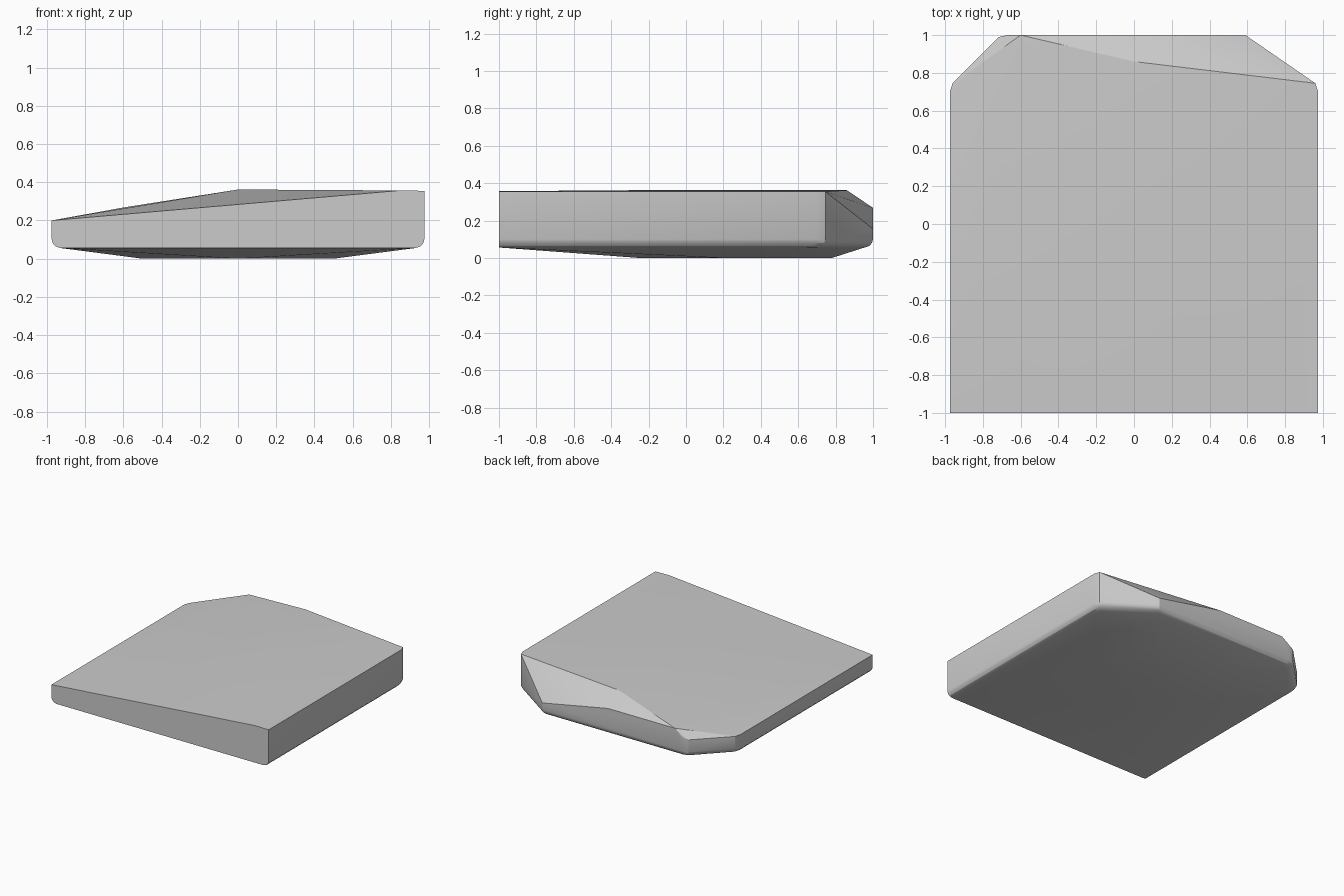
import bpy, bmesh, math

cube = bpy.data.objects.get("Cube")
if cube:
    bpy.data.objects.remove(cube, do_unlink=True)

# Plain grey material
grey = bpy.data.materials.new("light_grey")
grey.use_nodes = True
grey.diffuse_color = (0.6, 0.6, 0.6, 1)
bsdf = next(n for n in grey.node_tree.nodes if n.type == 'BSDF_PRINCIPLED')
bsdf.inputs["Base Color"].default_value = (0.6, 0.6, 0.6, 1)

# Plan outline with the height at which each corner meets the top
rim = [(-0.975, -1, 0.2), (0.975, -1, 0.355), (0.975, 0.7, 0.355),
       (0.96, 0.745, 0.355), (0.59, 1, 0.155), (-0.67, 1, 0.215),
       (-0.715, 0.99, 0.2), (-0.96, 0.745, 0.2), (-0.975, 0.7, 0.2)]

# Ridge, front crease and rear slope of the faceted top
crown = [(0, -0.3, 0.362), (0, 0.86, 0.362), (0.85, -1, 0.357),
         (0, 1, 0.268), (-0.6, 1, 0.268)]

# Shallow keel under the slab
keel = [(0, -0.25, 0), (-0.5, 0.2, 0), (0.5, 0.2, 0),
        (-0.3, 0.78, 0), (0.3, 0.78, 0)]

# Rounded lower rim: (inset, height); the front stays flat
rounding = [(0, 0.1), (0.006, 0.08), (0.02, 0.064), (0.045, 0.056)]


def lower_ring(inset, height):
    return [(x * (1 - inset), y - inset if y > 0 else y, height)
            for x, y, _ in rim]


points = rim + crown + keel
for inset, height in rounding:
    points += lower_ring(inset, height)

# The slab is the convex skin around these corners
bm = bmesh.new()
for p in points:
    bm.verts.new(p)
result = bmesh.ops.convex_hull(bm, input=bm.verts[:])
loose = {g for g in result["geom_interior"] + result["geom_unused"]
         if isinstance(g, bmesh.types.BMVert)}
bmesh.ops.delete(bm, geom=list(loose), context='VERTS')
bmesh.ops.dissolve_limit(bm, angle_limit=math.radians(0.5),
                         verts=bm.verts[:], edges=bm.edges[:])
bmesh.ops.recalc_face_normals(bm, faces=bm.faces[:])

mesh = bpy.data.meshes.new("stone_slab")
bm.to_mesh(mesh)
bm.free()
mesh.materials.append(grey)
slab = bpy.data.objects.new("stone_slab", mesh)
bpy.context.collection.objects.link(slab)

# Smooth the gentle facets and keep the strong edges sharp
bpy.ops.object.select_all(action='DESELECT')
slab.select_set(True)
bpy.context.view_layer.objects.active = slab
bpy.ops.object.shade_smooth_by_angle(angle=math.radians(25))
